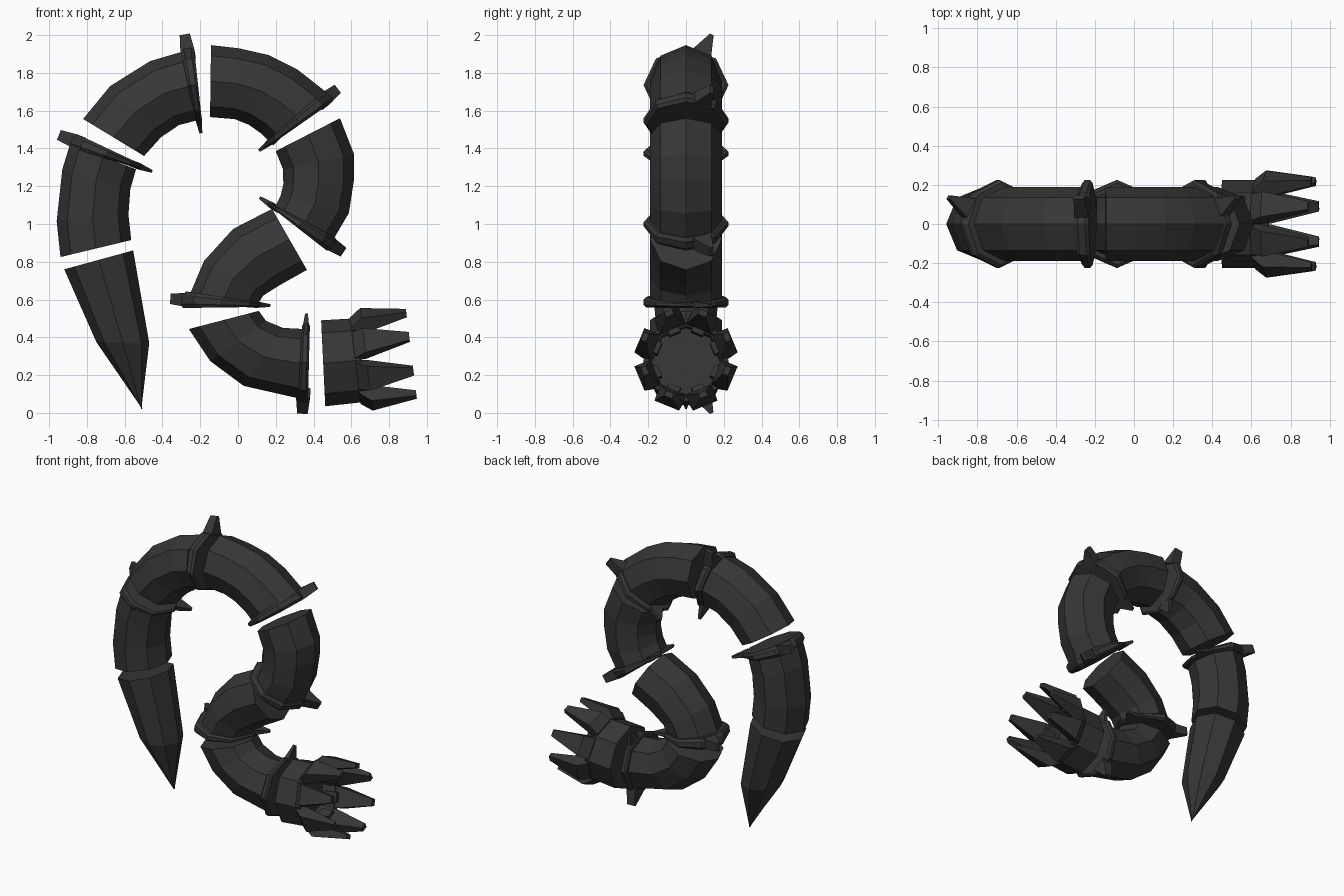
import bpy, bmesh, math
from mathutils import Vector

if "Cube" in bpy.data.objects:
    bpy.data.objects.remove(bpy.data.objects["Cube"])

SIDES = 8
Y = Vector((0, 1, 0))

dark = bpy.data.materials.new("charcoal")
dark.diffuse_color = (0.037, 0.037, 0.037, 1)
dark.use_nodes = True
dark.node_tree.nodes["Principled BSDF"].inputs["Base Color"].default_value = dark.diffuse_color


def P(x, z):
    return Vector((x, 0, z))


def loft(name, rings):
    """Skin a list of equally sized point rings and cap both ends."""
    bm = bmesh.new()
    vs = [[bm.verts.new(p) for p in r] for r in rings]
    n = len(rings[0])
    for a, b in zip(vs, vs[1:]):
        for i in range(n):
            j = (i + 1) % n
            bm.faces.new((a[i], a[j], b[j], b[i]))
    bm.faces.new(vs[0])
    bm.faces.new(vs[-1])
    bmesh.ops.recalc_face_normals(bm, faces=bm.faces)
    me = bpy.data.meshes.new(name)
    bm.to_mesh(me)
    bm.free()
    me.materials.append(dark)
    ob = bpy.data.objects.new(name, me)
    bpy.context.collection.objects.link(ob)
    return ob


def ring(outer, inner, ry, scale=1.0):
    """Octagon spanning outer to inner in the xz plane, ry wide in y."""
    c, u = (outer + inner) / 2, (outer - inner) / 2
    ts = [2 * math.pi * k / SIDES for k in range(SIDES)]
    return [c + scale * (u * math.cos(t) + Y * ry * math.sin(t)) for t in ts]


def tube(name, spans, ry=0.19):
    loft(name, [ring(P(*s[:2]), P(*s[2:]), ry) for s in spans])


def quad(c, e1, e2, w1, w2):
    return [c + e1 * w1 * a + e2 * w2 * b
            for a, b in ((-.5, -.5), (.5, -.5), (.5, .5), (-.5, .5))]


def collar(name, a, b):
    """Wedge-shaped chamfered ring with a blunt outer and a sharp inner spike."""
    ao, ai, bo, bi = P(*a[:2]), P(*a[2:]), P(*b[:2]), P(*b[2:])
    loft(name, [ring(ao.lerp(bo, t), ai.lerp(bi, t), 0.225, s)
                for t, s in ((0, .93), (.25, 1), (.75, 1), (1, .93))])
    mo, mi = (ao + bo) / 2, (ai + bi) / 2
    c, u = (mo + mi) / 2, (mo - mi).normalized()
    axis = u.cross(Y)
    for label, deg, base, reach, w0, w1, c2 in (
            ("outer", 27, mo, 0.30, .075, .055, 1),
            ("inner", 153, mi, 0.285, .035, .015, 1)):
        t = math.radians(deg)
        d = u * math.cos(t) + Y * math.sin(t)
        tan = Y * math.cos(t) - u * math.sin(t)
        loft(name + "_" + label + "_spike",
             [quad(c + d * .18, axis, tan, w0, .11),
              quad(c + d * reach, axis, tan, w1, .02)])


# Pointed tail tip
tube("tail_base", [(-.92, .76, -.555, .86), (-.75, .375, -.47, .37)])
bpy.data.objects.remove(bpy.data.objects["tail_base"])
loft("tail_tip", [ring(P(-.92, .76), P(-.555, .86), .19),
                  ring(P(-.75, .375), P(-.47, .37), .15),
                  ring(P(-.505, .02), P(-.513, .02), .004)])

# Curved tube segments, each listed as outer and inner edge points
tube("segment_1", [(-.94, .825, -.565, .915), (-.96, 1.015, -.58, 1.05),
                   (-.93, 1.29, -.57, 1.185), (-.89, 1.42, -.54, 1.29)])
tube("segment_2", [(-.82, 1.556, -.497, 1.36), (-.677, 1.73, -.407, 1.46),
                   (-.466, 1.862, -.312, 1.524), (-.286, 1.915, -.212, 1.55)])
tube("segment_3", [(-.143, 1.947, -.148, 1.566), (.005, 1.93, -.016, 1.555),
                   (.164, 1.894, .058, 1.525), (.312, 1.82, .127, 1.476),
                   (.465, 1.70, .186, 1.415)])
tube("segment_4", [(.54, 1.56, .20, 1.386), (.614, 1.37, .238, 1.29),
                   (.614, 1.233, .24, 1.21), (.587, 1.058, .225, 1.148),
                   (.497, .905, .195, 1.09)])
tube("segment_5", [(.18, 1.08, .365, .757), (-.026, .974, .222, .677),
                   (-.18, .804, .132, .62), (-.254, .63, .10, .566)])
tube("segment_6", [(-.26, .444, .11, .54), (-.148, .275, .148, .487),
                   (.03, .143, .238, .45), (.33, .075, .35, .444)])

# Collars at the segment ends
collar("collar_1", (-.90, 1.41, -.52, 1.29), (-.86, 1.48, -.50, 1.31))
collar("collar_2", (-.307, 1.926, -.222, 1.545), (-.233, 1.937, -.19, 1.535))
collar("collar_3", (.46, 1.709, .143, 1.429), (.513, 1.656, .143, 1.397))
collar("collar_4", (.53, .92, .164, 1.116), (.482, .85, .148, 1.11))
collar("collar_5", (-.29, .645, .122, .582), (-.307, .555, .127, .561))
collar("collar_6", (.317, .063, .34, .476), (.37, .053, .381, .476))

# Hollow socket that carries the claws
front_o, front_i = P(.61, .50), P(.69, .06)
back_o, back_i = P(.44, .49), P(.462, .035)
deep_o, deep_i = front_o.lerp(back_o, .5), front_i.lerp(back_i, .5)
loft("claw_socket", [ring(back_o, back_i, .225), ring(front_o, front_i, .225),
                     ring(front_o, front_i, .225, .82),
                     ring(deep_o, deep_i, .225, .8)])

# Eight claws and the small inner teeth around the socket rim
tilt = math.radians(7)
axis = P(math.cos(tilt), math.sin(tilt))
up = P(-math.sin(tilt), math.cos(tilt))
hub = P(.65, .28)
for k in range(8):
    t = math.radians(22.5 + 45 * k)
    d = up * math.cos(t) + Y * math.sin(t)
    tan = Y * math.cos(t) - up * math.sin(t)
    loft(f"claw_{k + 1}", [
        quad(hub + axis * s + d * r, d, tan, h, w)
        for s, r, h, w in ((-.03, .198, .04, .15), (.03, .222, .09, .14),
                           (.27, .235, .03, .045))])
    loft(f"inner_tooth_{k + 1}", [
        quad(hub + axis * s + d * .168, d, tan, .035, .065)
        for s in (-.06, .03)])
